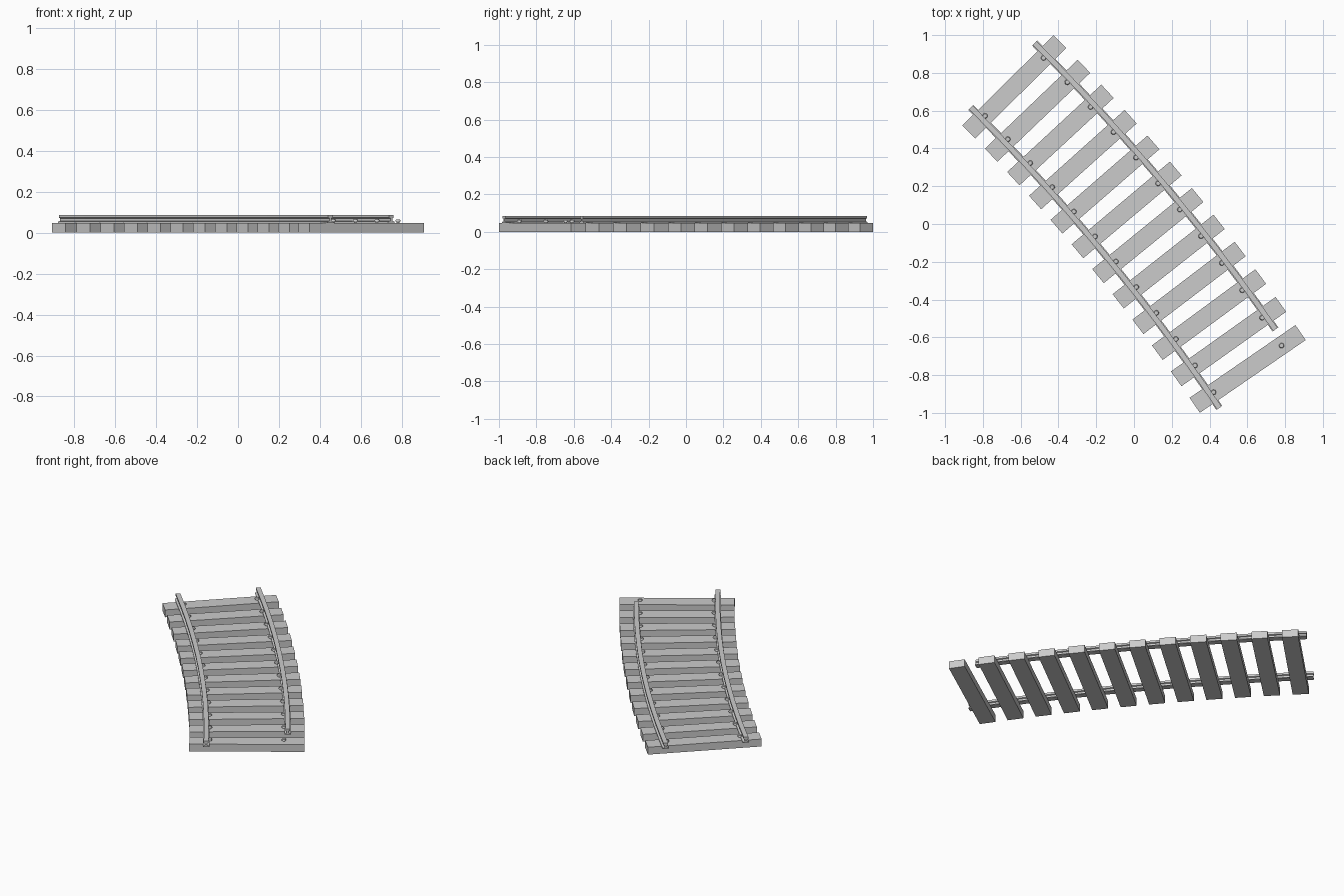
import bpy, bmesh
from math import radians, sin, cos, degrees
from mathutils import Matrix, Vector

if "Cube" in bpy.data.objects:
    bpy.data.objects.remove(bpy.data.objects["Cube"])

R = 10.9                     # centreline radius of the curve
MID, HALF = 39.6, 5.1        # mean heading of the sleepers, half sweep (degrees)
N = 12                       # sleepers
GAUGE = 0.24                 # rail offset from the centreline
TOP = 0.048                  # top of the sleepers

u = Vector((cos(radians(MID)), sin(radians(MID)), 0))
CENTRE = Vector((-0.016, -0.0206, 0)) - u * R * cos(radians(HALF))


def frame(deg):
    """Local frame on the curve: x runs outward, origin at the curve centre."""
    return Matrix.Translation(CENTRE) @ Matrix.Rotation(radians(deg), 4, 'Z')


def finish(name, bm):
    bmesh.ops.recalc_face_normals(bm, faces=bm.faces)
    me = bpy.data.meshes.new(name)
    bm.to_mesh(me)
    bm.free()
    ob = bpy.data.objects.new(name, me)
    bpy.context.collection.objects.link(ob)
    return ob


def rail(name, radius, start, end, steps=12):
    # I-shaped half profile (half width, height), mirrored to close it
    half = [(0.019, TOP), (0.019, 0.053), (0.006, 0.057),
            (0.006, 0.070), (0.014, 0.073), (0.014, 0.086)]
    prof = half + [(-x, z) for x, z in reversed(half)]
    bm = bmesh.new()
    rings = []
    for i in range(steps + 1):
        m = frame(start + (end - start) * i / steps)
        rings.append([bm.verts.new(m @ Vector((radius + x, 0, z))) for x, z in prof])
    n = len(prof)
    for a, b in zip(rings, rings[1:]):
        for k in range(n):
            bm.faces.new((a[k], a[(k + 1) % n], b[(k + 1) % n], b[k]))
    bm.faces.new(rings[0])
    bm.faces.new(rings[-1])
    return finish(name, bm)


def cylinder(bm, m, r, z0, z1, r2=None):
    bmesh.ops.create_cone(bm, cap_ends=True, segments=10, radius1=r,
                          radius2=r if r2 is None else r2, depth=z1 - z0,
                          matrix=m @ Matrix.Translation((0, 0, (z0 + z1) / 2)))


first, last = MID + HALF, MID - HALF
angles = [first + (last - first) * i / (N - 1) for i in range(N)]

# sleepers and their spikes, one on the inner side of each rail
for i, a in enumerate(angles):
    bm = bmesh.new()
    bmesh.ops.create_cube(bm, size=1, matrix=frame(a)
                          @ Matrix.Translation((R, 0, TOP / 2))
                          @ Matrix.Diagonal((0.68, 0.096, TOP, 1)))
    finish(f"sleeper_{i + 1}", bm)

    bm = bmesh.new()
    for side in (-1, 1):
        m = frame(a) @ Matrix.Translation((R + side * (GAUGE - 0.022), 0, 0))
        cylinder(bm, m, 0.008, 0.012, 0.056)
        cylinder(bm, m, 0.014, 0.054, 0.063, 0.011)
    finish(f"spikes_{i + 1}", bm)

# rails overhang the end sleepers; the outer one stops short of the last sleeper
over = degrees(0.087 / R)
rail("inner_rail", R - GAUGE, first + over, last - over)
rail("outer_rail", R + GAUGE, first + over, last + over)
